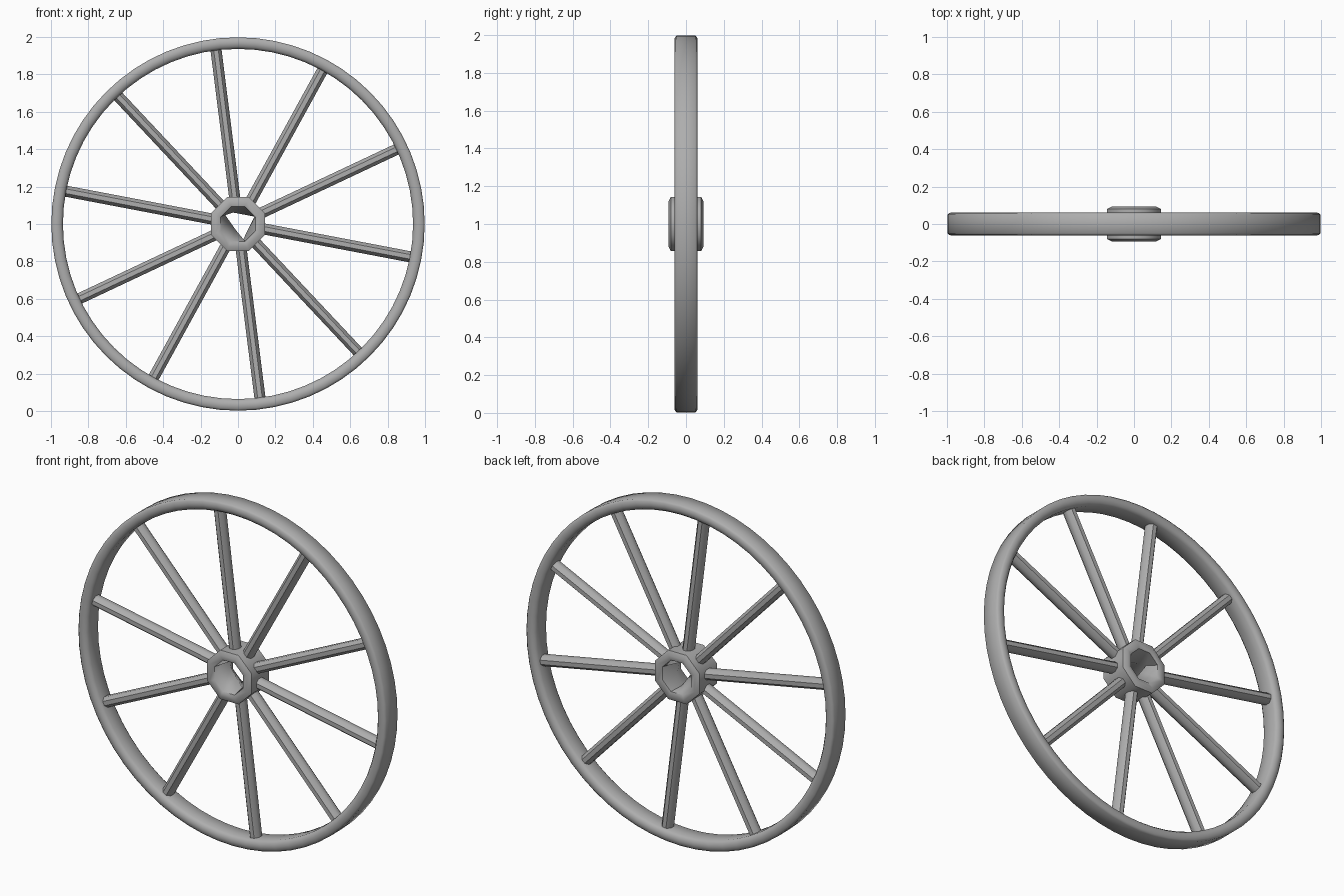
import bpy, bmesh, math
from mathutils import Vector, Matrix

cube = bpy.data.objects.get("Cube")
if cube:
    bpy.data.objects.remove(cube, do_unlink=True)

CENTRE = Vector((0, 0, 1))
SPOKES = 10

grey = bpy.data.materials.new("plain_grey")
grey.use_nodes = True
colour = (0.42, 0.42, 0.42, 1)
grey.diffuse_color = colour
grey.node_tree.nodes["Principled BSDF"].inputs["Base Color"].default_value = colour


def finish(name, bm, angle):
    bmesh.ops.recalc_face_normals(bm, faces=bm.faces)
    mesh = bpy.data.meshes.new(name)
    bm.to_mesh(mesh)
    bm.free()
    mesh.materials.append(grey)
    obj = bpy.data.objects.new(name, mesh)
    bpy.context.collection.objects.link(obj)
    obj.location = CENTRE
    bpy.ops.object.select_all(action="DESELECT")
    obj.select_set(True)
    bpy.context.view_layer.objects.active = obj
    bpy.ops.object.shade_smooth_by_angle(angle=math.radians(angle))
    return obj


def circle(radius, y, sides, turn=0.0):
    angles = [turn + math.tau * i / sides for i in range(sides)]
    return [Vector((radius * math.cos(a), y, radius * math.sin(a))) for a in angles]


def loft(name, rings, angle):
    """Join rings of points into a closed, ring-shaped surface."""
    bm = bmesh.new()
    loops = [[bm.verts.new(p) for p in ring] for ring in rings]
    for i, a in enumerate(loops):
        b = loops[(i + 1) % len(loops)]
        for j in range(len(a)):
            k = (j + 1) % len(a)
            bm.faces.new((a[j], a[k], b[k], b[j]))
    return finish(name, bm, angle)


# Rim: rounded band swept round the axle
half = [(0.936, 0.042), (0.948, 0.057), (0.968, 0.062), (0.988, 0.059), (0.998, 0.05)]
profile = half + [(r, -y) for r, y in reversed(half)]
loft("rim", [circle(r, y, 64) for r, y in profile], 60)

# Hub: eight-sided drum whose bore narrows to a rough triangle
corners = [Vector((0.088, 0, 0.04)), Vector((-0.085, 0, 0.072)), Vector((0.026, 0, -0.086))]
bore = []
for i, steps in enumerate((3, 3, 2)):
    bore += [corners[i].lerp(corners[(i + 1) % 3], s / steps) for s in range(steps)]
turn = math.pi / 8
drum = [(0.1, -0.085), (0.13, -0.093), (0.155, -0.08),
        (0.155, 0.08), (0.13, 0.093), (0.1, 0.085)]
loft("hub", [circle(r, y, 8, turn) for r, y in drum] + [bore], 50)

# Spokes: slightly flattened rods from hub to rim
for i in range(SPOKES):
    bm = bmesh.new()
    inner, outer = 0.11, 0.945
    bmesh.ops.create_cone(bm, cap_ends=True, segments=8, radius1=0.032,
                          radius2=0.032, depth=outer - inner)
    bmesh.ops.rotate(bm, verts=bm.verts, matrix=Matrix.Rotation(math.pi / 8, 3, "Z"))
    bmesh.ops.scale(bm, verts=bm.verts, vec=(1, 1.2, 1))
    bmesh.ops.translate(bm, verts=bm.verts, vec=(0, 0, (inner + outer) / 2))
    spin = math.radians(7.2) - math.tau * i / SPOKES
    bmesh.ops.rotate(bm, verts=bm.verts, matrix=Matrix.Rotation(-spin, 3, "Y"))
    finish(f"spoke_{i + 1}", bm, 50)
